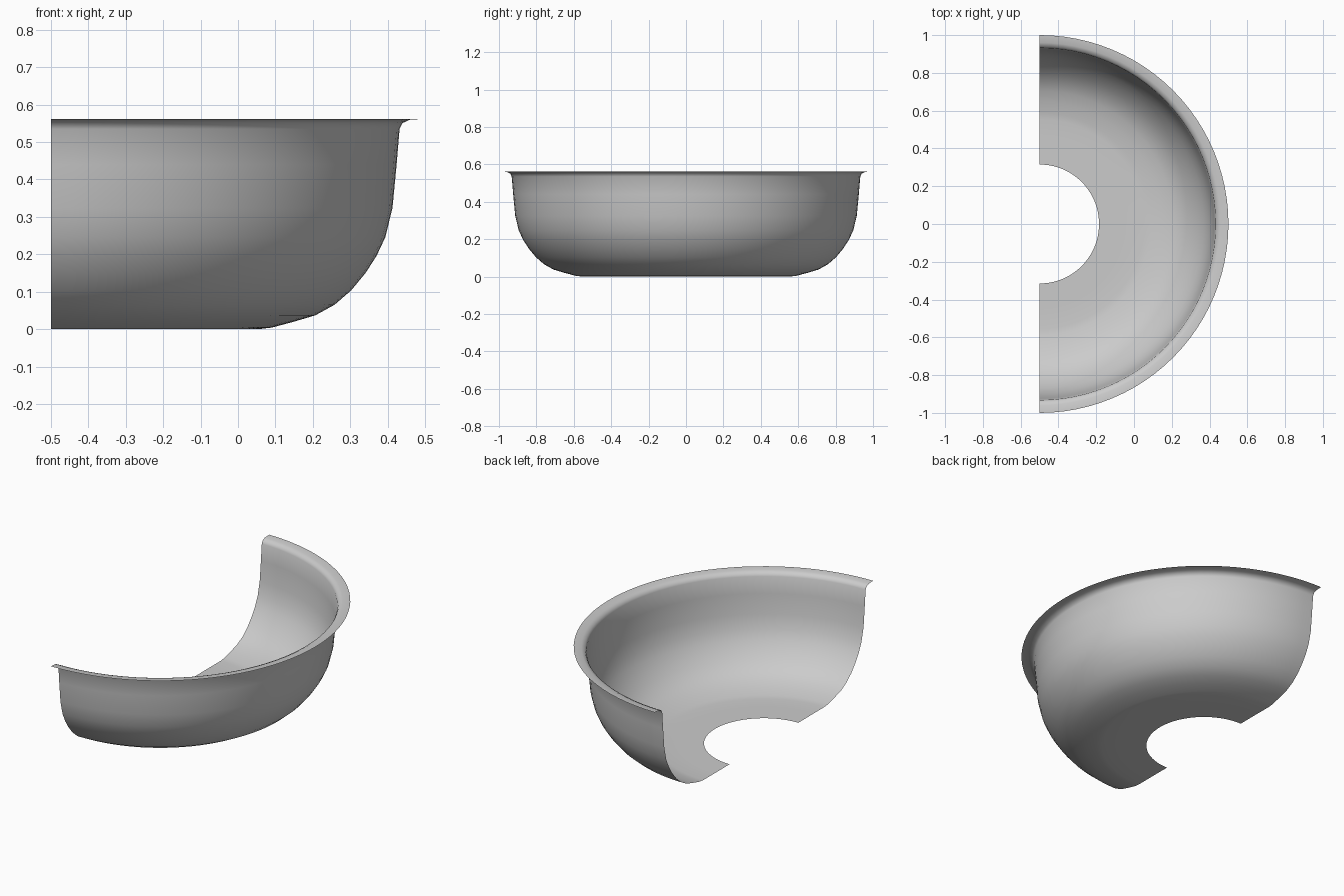
import bpy, bmesh, math

if "Cube" in bpy.data.objects:
    bpy.data.objects.remove(bpy.data.objects["Cube"])

# Half-bowl: one thin sheet profile (radius, z) swept 180 degrees about x = -0.5
PROFILE = [(0.315, 0.0), (0.45, 0.0), (0.555, 0.0), (0.59, 0.004), (0.65, 0.02),
           (0.707, 0.037), (0.758, 0.065), (0.803, 0.104), (0.841, 0.15),
           (0.87, 0.195), (0.894, 0.246), (0.913, 0.324), (0.924, 0.44),
           (0.932, 0.535), (0.94, 0.551), (0.96, 0.56), (1.0, 0.562)]
AXIS_X = -0.5
SEGMENTS = 48

bm = bmesh.new()
rings = []
for i in range(SEGMENTS + 1):
    a = -math.pi / 2 + math.pi * i / SEGMENTS
    rings.append([bm.verts.new((AXIS_X + r * math.cos(a), r * math.sin(a), z))
                  for r, z in PROFILE])

# Skin neighbouring profile copies, facing into the bowl
for p, q in zip(rings, rings[1:]):
    for j in range(len(PROFILE) - 1):
        bm.faces.new((p[j], p[j + 1], q[j + 1], q[j]))

mesh = bpy.data.meshes.new("half_bowl")
bm.to_mesh(mesh)
bm.free()
bowl = bpy.data.objects.new("half_bowl", mesh)
bpy.context.collection.objects.link(bowl)

# Smooth shading over the whole sheet
bpy.context.view_layer.objects.active = bowl
bowl.select_set(True)
bpy.ops.object.shade_smooth_by_angle(angle=math.radians(50))
